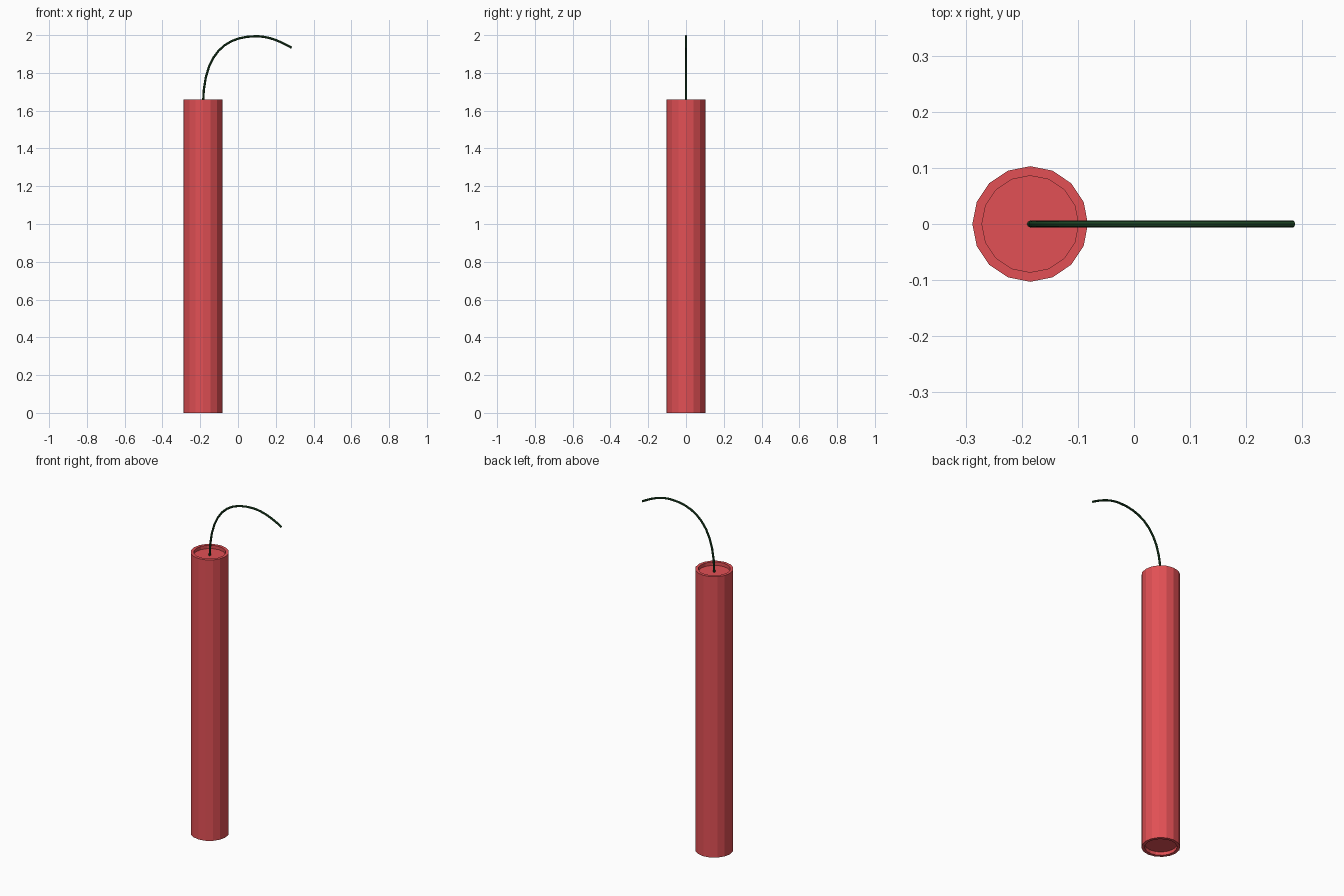
import bpy
import bmesh
from math import cos, sin, tau

if "Cube" in bpy.data.objects:
    bpy.data.objects.remove(bpy.data.objects["Cube"], do_unlink=True)

CENTRE_X = -0.185
SIDES = 16
HEIGHT = 1.66
RADIUS, INNER = 0.103, 0.086
RECESS = 0.02


def make_material(name, colour):
    mat = bpy.data.materials.new(name)
    mat.use_nodes = True
    mat.diffuse_color = colour
    mat.node_tree.nodes["Principled BSDF"].inputs["Base Color"].default_value = colour
    return mat


red = make_material("red paper", (0.76, 0.08, 0.09, 1))
green = make_material("dark green cord", (0.012, 0.06, 0.018, 1))


# Paper tube: a lathed profile with a recessed cap at each end
def build_tube():
    bm = bmesh.new()
    profile = [(INNER, RECESS), (INNER, 0), (RADIUS, 0),
               (RADIUS, HEIGHT), (INNER, HEIGHT), (INNER, HEIGHT - RECESS)]
    rings = [[bm.verts.new((r * cos(tau * i / SIDES), r * sin(tau * i / SIDES), z))
              for i in range(SIDES)] for r, z in profile]
    for low, high in zip(rings, rings[1:]):
        for i in range(SIDES):
            j = (i + 1) % SIDES
            bm.faces.new((low[i], low[j], high[j], high[i]))
    bm.faces.new(rings[0][::-1])
    bm.faces.new(rings[-1])
    bmesh.ops.recalc_face_normals(bm, faces=bm.faces)
    mesh = bpy.data.meshes.new("paper_tube")
    bm.to_mesh(mesh)
    bm.free()
    mesh.materials.append(red)
    tube = bpy.data.objects.new("paper_tube", mesh)
    tube.location.x = CENTRE_X
    bpy.context.collection.objects.link(tube)


# Fuse: a thin round cord rising from the top cap and arching over to +x
def build_fuse():
    curve = bpy.data.curves.new("fuse", "CURVE")
    curve.dimensions = "3D"
    curve.bevel_depth = 0.006
    curve.bevel_resolution = 2
    curve.resolution_u = 10
    curve.use_fill_caps = True
    spline = curve.splines.new("BEZIER")
    # (left handle, point, right handle), each as x and z
    path = [((CENTRE_X, 1.5), (CENTRE_X, 1.63), (CENTRE_X, 1.91)),
            ((-0.06, 1.994), (0.095, 1.994), (0.16, 1.994)),
            ((0.22, 1.97), (0.284, 1.933), (0.34, 1.9))]
    spline.bezier_points.add(len(path) - 1)
    for point, (left, centre, right) in zip(spline.bezier_points, path):
        point.handle_left_type = point.handle_right_type = "FREE"
        point.co = (centre[0], 0, centre[1])
        point.handle_left = (left[0], 0, left[1])
        point.handle_right = (right[0], 0, right[1])
    curve.materials.append(green)
    fuse = bpy.data.objects.new("fuse", curve)
    bpy.context.collection.objects.link(fuse)
    bpy.ops.object.select_all(action="DESELECT")
    fuse.select_set(True)
    bpy.context.view_layer.objects.active = fuse
    bpy.ops.object.convert(target="MESH")
    bpy.ops.object.shade_smooth_by_angle()


build_tube()
build_fuse()
